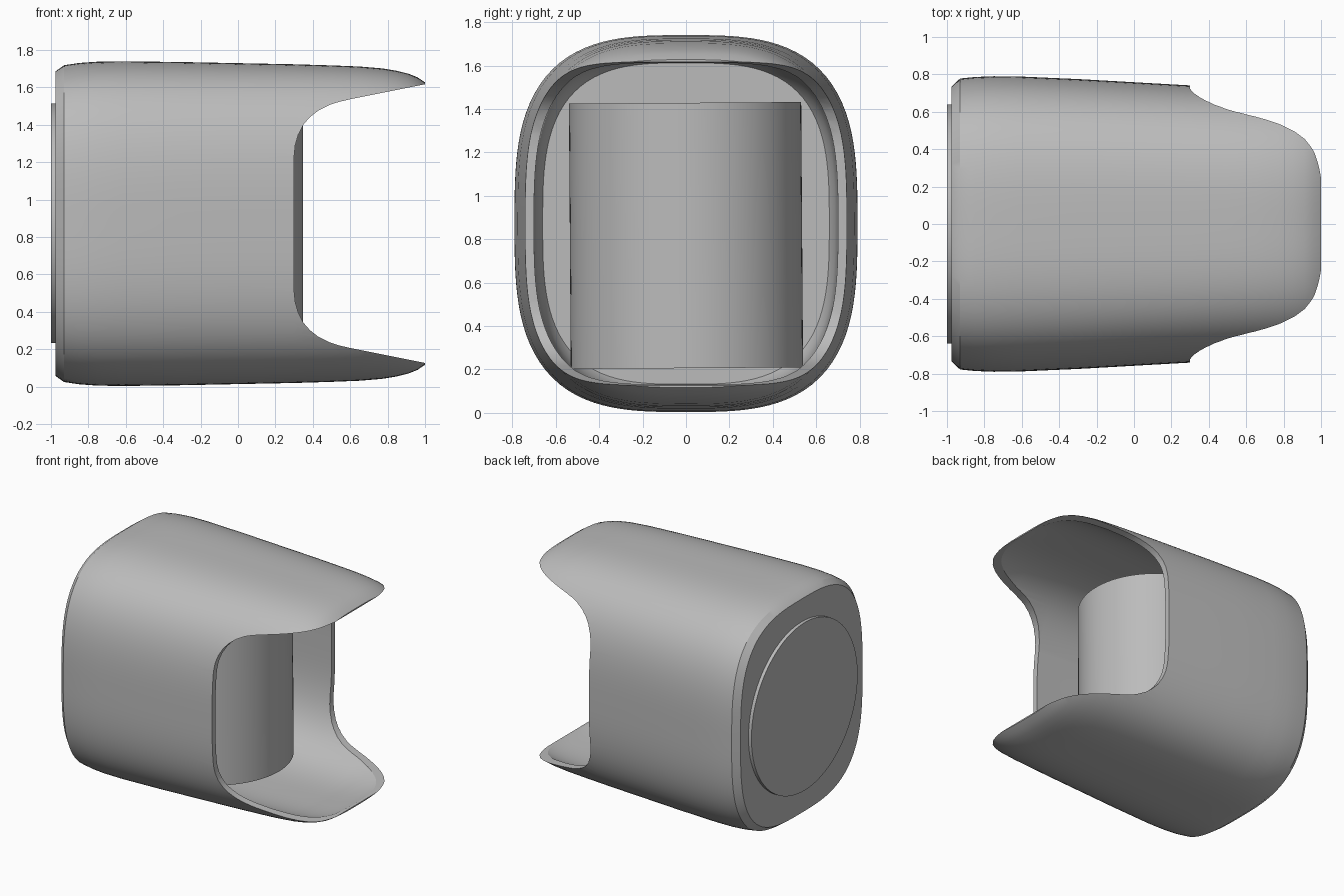
import bpy, bmesh, math

if "Cube" in bpy.data.objects:
    bpy.data.objects.remove(bpy.data.objects["Cube"])

CZ = 0.872   # height of the shell's axis
SEG = 128

grey = bpy.data.materials.new("plain grey")
grey.diffuse_color = (0.5, 0.5, 0.5, 1)
grey.use_nodes = True
grey.node_tree.nodes["Principled BSDF"].inputs["Base Color"].default_value = grey.diffuse_color


def make(name, bm):
    bmesh.ops.recalc_face_normals(bm, faces=bm.faces)
    me = bpy.data.meshes.new(name)
    bm.to_mesh(me)
    bm.free()
    me.materials.append(grey)
    ob = bpy.data.objects.new(name, me)
    bpy.context.collection.objects.link(ob)
    return ob


def activate(ob):
    bpy.ops.object.select_all(action='DESELECT')
    ob.select_set(True)
    bpy.context.view_layer.objects.active = ob


def smooth(ob, angle=28):
    activate(ob)
    bpy.ops.object.shade_smooth_by_angle(angle=math.radians(angle))


def ring(bm, x, hw, hh, n=3.1):
    """Rounded-square cross-section at x."""
    vs = []
    for i in range(SEG):
        a = 2 * math.pi * (i + 0.5) / SEG
        c, s = math.cos(a), math.sin(a)
        r = (abs(c) ** n + abs(s) ** n) ** (-1 / n)
        vs.append(bm.verts.new((x, hw * c * r, CZ + hh * s * r)))
    return vs


# Shell: outer skin from back to front, then inner skin from front to back
outer = [(-0.975, 0.735, 0.815), (-0.93, 0.778, 0.847), (-0.85, 0.786, 0.859),
         (-0.75, 0.79, 0.866), (-0.62, 0.789, 0.868), (-0.3, 0.775, 0.864),
         (0.0, 0.758, 0.858), (0.3, 0.741, 0.852), (0.5, 0.73, 0.846),
         (0.65, 0.722, 0.84), (0.77, 0.715, 0.83), (0.85, 0.709, 0.817),
         (0.91, 0.703, 0.802), (0.96, 0.697, 0.782), (1.0, 0.69, 0.755)]
inner = [(1.0, 0.66, 0.735), (0.96, 0.664, 0.752), (0.9, 0.668, 0.77),
         (0.8, 0.677, 0.787), (0.65, 0.687, 0.798), (0.3, 0.7, 0.802),
         (-0.3, 0.695, 0.79), (-0.85, 0.685, 0.765), (-0.9, 0.66, 0.74)]
bm = bmesh.new()
rings = [ring(bm, *p) for p in outer + inner]
for a, b in zip(rings, rings[1:]):
    for i in range(SEG):
        j = (i + 1) % SEG
        bm.faces.new((a[i], a[j], b[j], b[i]))
bm.faces.new(rings[0])
bm.faces.new(rings[-1])
shell = make("shell", bm)

# Cutter for the side openings, mirrored about the axis height
half = [(0.3, 0.36), (0.306, 0.42), (0.322, 0.475), (0.35, 0.53), (0.385, 0.57),
        (0.43, 0.605), (0.49, 0.635), (0.54, 0.651), (0.6, 0.665), (0.8, 0.705),
        (1.0, 0.745), (1.2, 0.785)]
prof = [(x, CZ + d) for x, d in half] + [(x, CZ - d) for x, d in reversed(half)]
bm = bmesh.new()
f = bm.faces.new([bm.verts.new((x, -1.2, z)) for x, z in prof])
ext = bmesh.ops.extrude_face_region(bm, geom=[f])
bmesh.ops.translate(bm, vec=(0, 2.4, 0),
                    verts=[v for v in ext["geom"] if isinstance(v, bmesh.types.BMVert)])
cutter = make("opening_cutter", bm)
cutter.hide_render = True

mod = shell.modifiers.new("openings", 'BOOLEAN')
mod.operation = 'DIFFERENCE'
mod.solver = 'EXACT'
mod.object = cutter
activate(shell)
bpy.ops.object.modifier_apply(modifier=mod.name)
bpy.data.objects.remove(cutter)
smooth(shell)


def cylinder(name, r, depth, loc, rot):
    bpy.ops.mesh.primitive_cylinder_add(vertices=96, radius=r, depth=depth,
                                        location=loc, rotation=rot)
    ob = bpy.context.object
    ob.name = name
    ob.data.materials.append(grey)
    smooth(ob)
    return ob


# Upright core inside, very slightly tilted
cylinder("inner_core", 0.535, 1.222, (-0.187, 0, 0.817), (math.radians(0.4), 0, 0))
# Round plate on the back
cylinder("back_plate", 0.64, 0.06, (-0.97, 0, 0.874), (0, math.pi / 2, 0))
